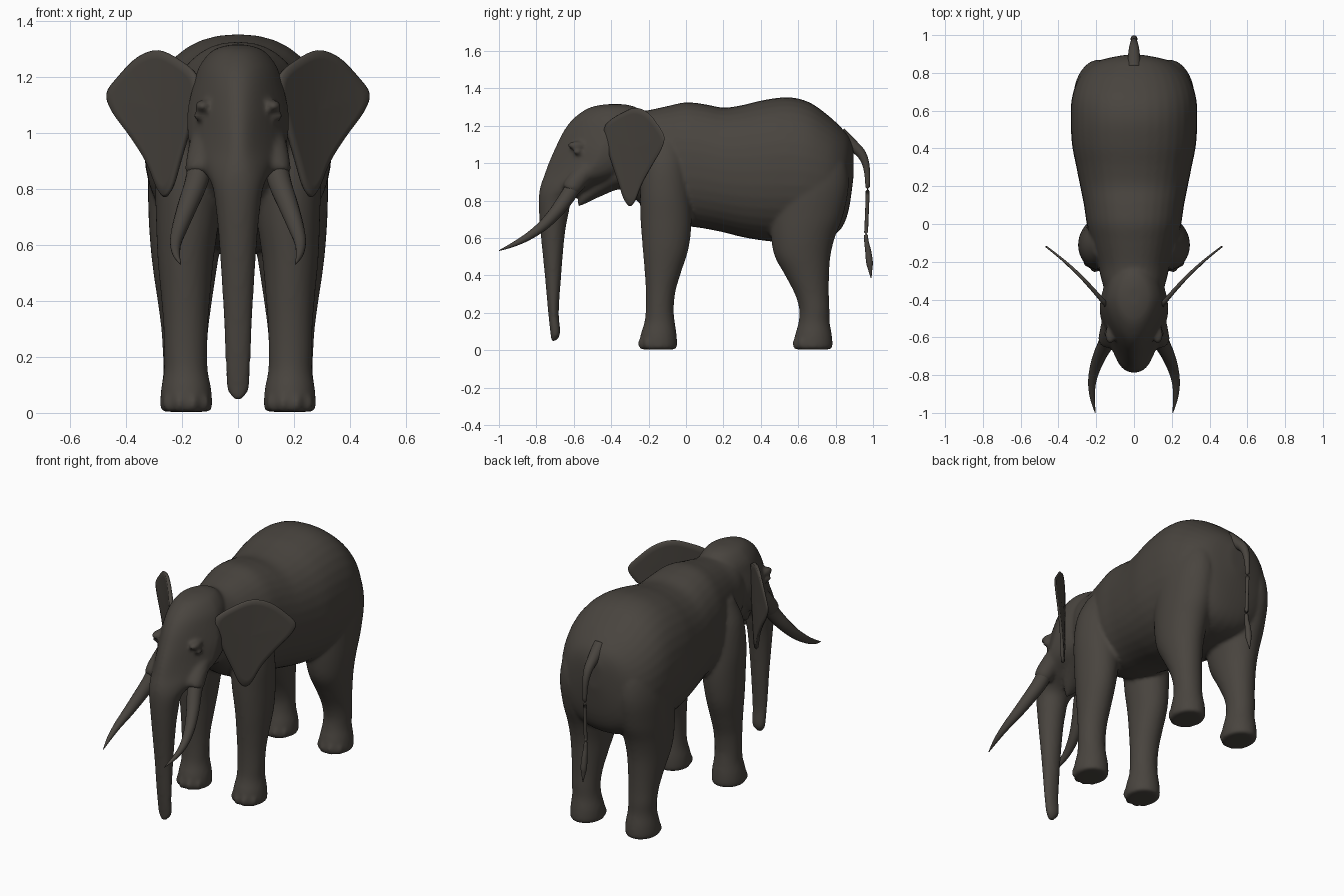
import bpy, bmesh, math
from mathutils import Vector

hide = bpy.data.materials.new("grey brown hide")
hide.diffuse_color = (0.066, 0.058, 0.049, 1)


def smooth_rows(rows, sub):
    """Catmull-Rom resampling of rows of equal length."""
    out = []
    n = len(rows)
    for i in range(n - 1):
        p = [rows[max(0, min(n - 1, i + k))] for k in (-1, 0, 1, 2)]
        for j in range(sub):
            t = j / sub
            out.append([0.5 * (2 * b + (c - a) * t + (2 * a - 5 * b + 4 * c - d) * t * t
                               + (3 * b - a - 3 * c + d) * t ** 3) for a, b, c, d in zip(*p)])
    return out + [list(rows[-1])]


def skin(bm, rings):
    """Join rings of points into a closed tube."""
    vs = [[bm.verts.new(p) for p in r] for r in rings]
    n = len(vs[0])
    for a, b in zip(vs, vs[1:]):
        for i in range(n):
            j = (i + 1) % n
            bm.faces.new((a[i], a[j], b[j], b[i]))
    bm.faces.new(vs[0])
    bm.faces.new(vs[-1])


def loft(bm, rows, axis, side=1, power=2.0, seg=36, sub=5):
    """Rows: position along axis, low edge, high edge, half width, x centre, front taper."""
    rows = [tuple(r) + (0,) * (6 - len(r)) for r in rows]
    rings = []
    for t, lo, hi, w, xc, taper in smooth_rows(rows, sub):
        ring = []
        for k in range(seg):
            a = 2 * math.pi * k / seg
            c, s = math.cos(a), math.sin(a)
            c = math.copysign(abs(c) ** (2 / power), c)
            s = math.copysign(abs(s) ** (2 / power), s)
            x = side * (xc + w * c * (1 - taper * max(0, -s)))
            m = (lo + hi) / 2 + (hi - lo) / 2 * s
            ring.append((x, t, m) if axis == "y" else (x, m, t))
        rings.append(ring)
    skin(bm, rings)


def tube(bm, pts, side=1, seg=16, sub=6):
    """Round tube through points (x, y, z, radius)."""
    path = smooth_rows(pts, sub)
    rings = []
    for i, p in enumerate(path):
        a, b = path[max(0, i - 1)], path[min(len(path) - 1, i + 1)]
        q = (Vector(b[:3]) - Vector(a[:3])).to_track_quat("Z", "X")
        ring = []
        for k in range(seg):
            g = 2 * math.pi * k / seg
            v = Vector(p[:3]) + q @ Vector((math.cos(g), math.sin(g), 0)) * max(p[3], 0.001)
            ring.append((side * v.x, v.y, v.z))
        rings.append(ring)
    skin(bm, rings)


def ball(bm, centre, size):
    r = bmesh.ops.create_uvsphere(bm, u_segments=14, v_segments=10, radius=1)
    for v in r["verts"]:
        v.co = Vector([c + s * q for c, s, q in zip(centre, size, v.co)])


def finish(name, bm):
    bmesh.ops.recalc_face_normals(bm, faces=bm.faces[:])
    me = bpy.data.meshes.new(name)
    bm.to_mesh(me)
    bm.free()
    me.materials.append(hide)
    for p in me.polygons:
        p.use_smooth = True
    ob = bpy.data.objects.new(name, me)
    bpy.context.collection.objects.link(ob)
    return ob


# Body: torso and neck
bm = bmesh.new()
loft(bm, [(-.42, .98, 1.24, .12), (-.32, .86, 1.275, .165), (-.22, .76, 1.28, .19),
          (-.10, .69, 1.305, .225), (0, .665, 1.325, .25), (.1, .65, 1.315, .265),
          (.2, .63, 1.297, .285), (.3, .605, 1.31, .305), (.42, .585, 1.338, .328),
          (.55, .575, 1.352, .335), (.66, .58, 1.325, .33), (.76, .60, 1.255, .30),
          (.83, .65, 1.19, .245), (.87, .75, 1.14, .17), (.895, .92, 1.08, .05)],
     "y", power=2.25)

# Head and trunk
loft(bm, [(1.315, -.43, -.33, .03), (1.295, -.52, -.26, .09, 0, .1), (1.24, -.60, -.21, .137, 0, .2),
          (1.17, -.655, -.2, .16, 0, .3), (1.08, -.70, -.2, .18, 0, .4), (1.0, -.735, -.23, .18, 0, .45),
          (.93, -.76, -.32, .165, 0, .4), (.87, -.78, -.48, .125, 0, .2), (.81, -.787, -.60, .092),
          (.72, -.785, -.63, .078), (.6, -.775, -.65, .067), (.4, -.755, -.667, .054),
          (.2, -.737, -.68, .045), (.09, -.725, -.672, .04), (.045, -.722, -.70, .012)], "z")

# Jaw
loft(bm, [(-.58, .765, .79, .012), (-.54, .782, .88, .05), (-.45, .825, 1.0, .10),
          (-.35, .86, 1.05, .14), (-.25, .83, 1.1, .15), (-.18, .85, 1.1, .12)], "y")

for s in (1, -1):
    # Front leg
    loft(bm, [(.004, -.235, -.06, .08, .185), (.02, -.247, -.048, .092, .185), (.08, -.243, -.05, .09, .185),
              (.15, -.222, -.06, .078, .186), (.22, -.215, -.066, .077, .187), (.32, -.215, -.055, .08, .187),
              (.42, -.221, -.025, .088, .187), (.55, -.232, .015, .1, .187), (.7, -.243, .03, .113, .18),
              (.85, -.245, .02, .117, .178), (1.0, -.23, 0, .1, .175), (1.12, -.19, -.03, .06, .16)], "z", s)
    # Hind leg
    loft(bm, [(.004, .585, .77, .08, .185), (.02, .572, .783, .092, .185), (.08, .583, .78, .09, .185),
              (.15, .602, .768, .079, .187), (.22, .605, .767, .079, .19), (.3, .582, .764, .084, .19),
              (.4, .53, .765, .097, .19), (.5, .475, .772, .112, .19), (.6, .455, .795, .125, .188),
              (.72, .45, .84, .135, .185), (.88, .46, .87, .135, .185), (1.02, .5, .85, .11, .18),
              (1.12, .56, .78, .06, .17)], "z", s)
    # Toes
    for y0 in (-.148, .678):
        for a in (-50, -17, 17, 50):
            g = math.radians(a)
            ball(bm, (s * .185 + .08 * math.sin(g), y0 - .09 * math.cos(g), .035), (.022, .022, .034))
    # Tusk sockets, brows and eyes
    tube(bm, [(.11, -.48, 1.0, .055), (.125, -.56, .93, .055), (.137, -.61, .87, .052), (.14, -.625, .85, .04)], s)
    ball(bm, (s * .125, -.585, 1.095), (.03, .05, .022))
    ball(bm, (s * .143, -.58, 1.06), (.016, .024, .016))

body = finish("body_head_and_legs", bm)
rm = body.modifiers.new("merge", "REMESH")
rm.mode = "VOXEL"
rm.voxel_size = 0.011
rm.use_smooth_shade = True
sm = body.modifiers.new("soften", "SMOOTH")
sm.factor = 0.5
sm.iterations = 5

# Ears: outline in x and z, swept backwards as x grows
outline = [(.14, 1.14), (.15, 1.21), (.21, 1.262), (.285, 1.295), (.36, 1.27), (.43, 1.2), (.47, 1.14),
           (.45, 1.075), (.385, .985), (.325, .89), (.285, .795), (.26, .77), (.235, .80), (.21, .885), (.18, .99)]
closed = smooth_rows(outline + outline[:1], 4)[:-1]
for s, label in ((1, "left"), (-1, "right")):
    bm = bmesh.new()
    rings = []
    for k, f in ((1, .03), (1, .5), (1, .85), (1, .97), (0, 1), (-1, .97), (-1, .85), (-1, .5), (-1, .03)):
        ring = []
        for x, z in closed:
            x, z = .28 + (x - .28) * f, 1.08 + (z - 1.08) * f
            thick = k * (.005 + .008 * max(0, 1 - (x - .14) / .3))
            y = -.425 + (x - .15) * .97 + .02 * math.sin((x - .15) * 10)
            ring.append((s * (x - thick * .7), y + thick * .7, z))
        rings.append(ring)
    skin(bm, rings)
    finish(label + "_ear", bm)

    # Tusk
    bm = bmesh.new()
    tube(bm, [(.135, -.59, .89, .042), (.15, -.635, .82, .041), (.178, -.69, .745, .036), (.205, -.76, .67, .029),
              (.222, -.84, .61, .021), (.22, -.92, .566, .013), (.205, -1.0, .532, .002)], s)
    finish(label + "_tusk", bm)

# Tail with tuft
bm = bmesh.new()
tube(bm, [(0, .82, 1.155, .04), (0, .89, 1.095, .032), (0, .94, 1.045, .025), (0, .966, .97, .017),
          (0, .971, .85, .011), (0, .966, .7, .01), (0, .963, .6, .011), (0, .974, .53, .016),
          (0, .981, .47, .018), (0, .985, .43, .011), (0, .99, .385, .002)])
finish("tail", bm)
